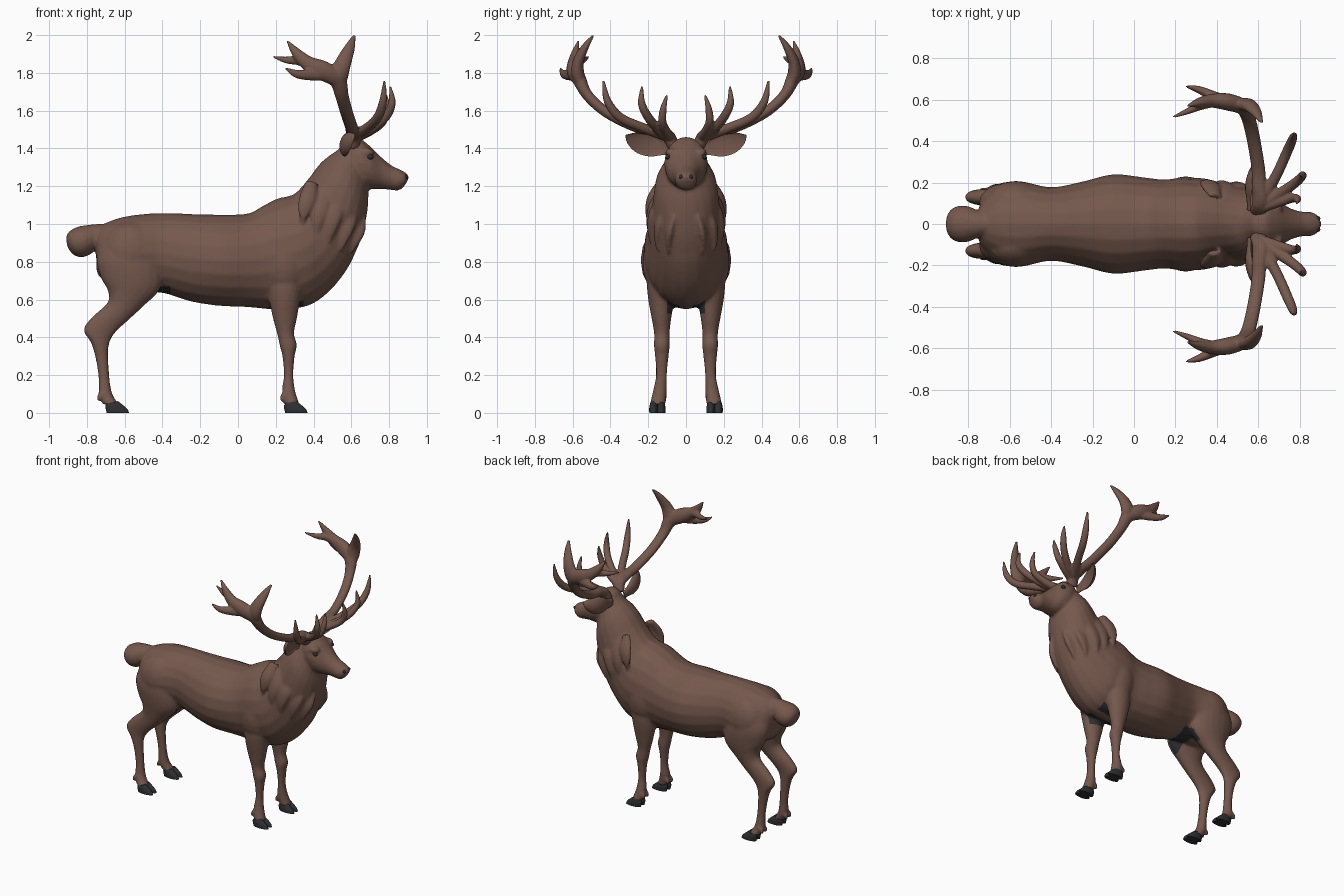
import bpy, bmesh, math
from mathutils import Vector

Y, X = Vector((0, 1, 0)), Vector((1, 0, 0))


def material(name, rgb):
    m = bpy.data.materials.new(name)
    m.diffuse_color = (*rgb, 1)
    return m


FUR = material("brown fur", (0.178, 0.098, 0.073))
DARK = material("dark horn", (0.028, 0.029, 0.032))


def spline(rows, steps=5):
    """Smooth interpolation through rows of numbers."""
    out = []
    for i in range(len(rows) - 1):
        p0, p1 = rows[max(i - 1, 0)], rows[i]
        p2, p3 = rows[i + 1], rows[min(i + 2, len(rows) - 1)]
        for s in range(steps):
            t = s / steps
            out.append([b + 0.5 * t * (c - a + t * (2 * a - 5 * b + 4 * c - d + t * (3 * (b - c) + d - a)))
                        for a, b, c, d in zip(p0, p1, p2, p3)])
    return out + [list(rows[-1])]


def skin(bm, rings, sides=20, cup=1.0):
    """Skin rings given as (centre, half axis u, half axis v), capped at both ends."""
    loops = []
    for c, u, v in rings:
        loop = []
        for k in range(sides):
            a = 2 * math.pi * k / sides
            s = math.sin(a)
            loop.append(bm.verts.new(c + u * math.cos(a) + v * (s * cup if s > 0 else s)))
        loops.append(loop)
    faces = [bm.faces.new((p[k], p[(k + 1) % sides], q[(k + 1) % sides], q[k]))
             for p, q in zip(loops, loops[1:]) for k in range(sides)]
    faces += [bm.faces.new(loops[0]), bm.faces.new(loops[-1])]
    bmesh.ops.recalc_face_normals(bm, faces=faces)


def slab(bm, rows, side=1, steps=5):
    """Rows: two outline points (x, z, x, z) seen from the side, half width, centre y."""
    rings = []
    for x1, z1, x2, z2, w, yc in spline(rows, steps):
        a, b = Vector((x1, 0, z1)), Vector((x2, 0, z2))
        rings.append(((a + b) / 2 + Y * yc * side, (a - b) / 2, Y * max(w, 0.002)))
    skin(bm, rings)


def tube(bm, rows, side=1, ref=Y, flat=1.0, cup=1.0):
    """Rows: x, y, z, radius. The section is thinned along ref by flat."""
    pts = spline(rows)
    cs = [Vector((p[0], p[1] * side, p[2])) for p in pts]
    rings = []
    for i, c in enumerate(cs):
        t = (cs[min(i + 1, len(cs) - 1)] - cs[max(i - 1, 0)]).normalized()
        u = t.cross(ref).normalized()
        v = u.cross(t)
        if v.dot(ref) < 0:
            v = -v
        r = max(pts[i][3], 0.002)
        rings.append((c, u * r, v * r * flat))
    skin(bm, rings, 16, cup)


def ball(bm, centre, size):
    vs = bmesh.ops.create_uvsphere(bm, u_segments=24, v_segments=14, radius=1)["verts"]
    for v in vs:
        v.co = Vector(centre) + Vector(a * b for a, b in zip(v.co, size))


def finish(bm, name, mat, voxel=0, smooth=0):
    me = bpy.data.meshes.new(name)
    bm.to_mesh(me)
    bm.free()
    me.materials.append(mat)
    ob = bpy.data.objects.new(name, me)
    bpy.context.collection.objects.link(ob)
    bpy.context.view_layer.objects.active = ob
    ob.select_set(True)
    if voxel:
        m = ob.modifiers.new("merge", "REMESH")
        m.mode, m.voxel_size = "VOXEL", voxel
        bpy.ops.object.modifier_apply(modifier=m.name)
        m = ob.modifiers.new("soften", "SMOOTH")
        m.factor, m.iterations = 0.5, smooth
        bpy.ops.object.modifier_apply(modifier=m.name)
    bpy.ops.object.shade_smooth_by_angle(angle=math.radians(50))
    ob.select_set(False)
    return ob


# ---- body: torso and neck, head, tail, legs and mane merged into one skin
bm = bmesh.new()
slab(bm, [(-.755, .92, -.75, .81, .04, 0), (-.735, .98, -.74, .73, .11, 0),
          (-.66, 1.022, -.66, .67, .175, 0), (-.55, 1.047, -.55, .64, .205, 0),
          (-.4, 1.058, -.4, .635, .178, 0), (-.25, 1.053, -.25, .59, .205, 0),
          (-.1, 1.05, -.1, .567, .24, 0), (.05, 1.055, .05, .56, .225, 0),
          (.13, 1.095, .16, .55, .215, 0), (.21, 1.135, .27, .55, .225, 0),
          (.29, 1.155, .39, .575, .22, 0), (.34, 1.2, .5, .66, .2, 0),
          (.385, 1.255, .595, .79, .185, 0), (.43, 1.31, .65, .93, .175, 0)])
slab(bm, [(.385, 1.255, .595, .79, .185, 0), (.43, 1.315, .655, .93, .175, 0),
          (.48, 1.36, .685, 1.07, .16, 0), (.53, 1.395, .69, 1.17, .125, 0),
          (.57, 1.44, .68, 1.22, .1, 0)])
slab(bm, [(.53, 1.37, .58, 1.23, .06, 0), (.57, 1.445, .63, 1.19, .1, 0),
          (.63, 1.46, .67, 1.185, .115, 0), (.69, 1.42, .72, 1.185, .105, 0),
          (.75, 1.362, .765, 1.185, .075, 0), (.81, 1.312, .81, 1.18, .06, 0),
          (.86, 1.287, .85, 1.178, .058, 0), (.89, 1.27, .875, 1.195, .045, 0),
          (.905, 1.25, .895, 1.222, .02, 0)])
tube(bm, [(-.7, 0, .965, .04), (-.76, 0, .94, .062), (-.81, 0, .915, .08),
          (-.855, 0, .895, .078), (-.885, 0, .88, .055), (-.9, 0, .873, .01)], flat=1.1)
for s in (1, -1):
    # front leg
    slab(bm, [(.36, .88, .14, .88, .09, .11), (.35, .7, .155, .7, .088, .12),
              (.33, .6, .165, .6, .07, .13), (.312, .5, .185, .5, .052, .13),
              (.297, .42, .207, .42, .041, .128), (.312, .36, .222, .35, .042, .128),
              (.3, .3, .235, .3, .036, .128), (.293, .2, .243, .2, .029, .13),
              (.302, .12, .233, .12, .036, .138), (.325, .045, .245, .045, .042, .15)], s)
    # hind leg
    slab(bm, [(-.44, .95, -.70, .95, .09, .09), (-.40, .78, -.748, .82, .1, .105),
              (-.41, .66, -.728, .72, .085, .115), (-.5, .565, -.69, .65, .065, .12),
              (-.57, .5, -.69, .585, .05, .125), (-.64, .435, -.775, .505, .042, .128),
              (-.675, .385, -.818, .44, .037, .13), (-.687, .33, -.778, .37, .034, .13),
              (-.686, .27, -.752, .28, .03, .13), (-.68, .18, -.738, .18, .029, .132),
              (-.665, .1, -.737, .1, .036, .138), (-.63, .045, -.715, .045, .042, .15)], s)
    # dewclaws
    for x in (.24, -.73):
        for dy in (-.02, .02):
            tube(bm, [(x + .02, .14 + dy, .1, .016), (x - .003, .142 + dy, .085, .015),
                      (x - .012, .143 + dy, .06, .007)], s)
    # haunch, shoulder, brow and cheek
    ball(bm, (-.57, .1 * s, .85), (.15, .108, .16))
    ball(bm, (.25, .115 * s, .8), (.13, .115, .19))
    ball(bm, (.675, .08 * s, 1.378), (.045, .03, .025))
    ball(bm, (.66, .06 * s, 1.28), (.065, .045, .07))
    # mane locks hanging over the shoulder and chest
    for x, y, z, n in ((.34, .195, 1.0, .14), (.41, .19, .93, .16), (.48, .185, .9, .16),
                       (.55, .15, .86, .15), (.6, .09, .84, .13)):
        tube(bm, [(x + .05, y * .7, z + n * 1.6, .03), (x + .03, y * .93, z + n, .046),
                  (x + .01, y * 1.02, z + n * .5, .034), (x, y * 1.03, z, .004)], s, flat=.5)
body = finish(bm, "body", FUR, 0.0095, 4)

# dark skin in the armpits and groin
body.data.materials.append(DARK)
for f in body.data.polygons:
    c, n = f.center, f.normal
    groin = -.47 < c.x < -.36 and abs(c.y) < .13 and c.z < .67 and n.z < -.4
    armpit = .17 < c.x < .35 and .035 < abs(c.y) < .1 and .53 < c.z < .61
    f.material_index = 1 if groin or armpit else 0

# ---- hooves: two toes on each foot
for label, x in (("front", 0), ("hind", -.945)):
    for s, hand in ((1, "left"), (-1, "right")):
        bm = bmesh.new()
        for y in (.131, .172):
            slab(bm, [(.368 + x, 0, .25 + x, 0, .022, y), (.36 + x, .02, .246 + x, .016, .023, y),
                      (.335 + x, .042, .243 + x, .035, .021, y),
                      (.31 + x, .062, .25 + x, .05, .016, y)], s, 3)
        finish(bm, f"{label}_hoof_{hand}", DARK)

for s, hand in ((1, "left"), (-1, "right")):
    # ---- ear: a cupped leaf
    bm = bmesh.new()
    tube(bm, [(.565, .07, 1.39, .03), (.565, .12, 1.4, .036), (.57, .18, 1.412, .056),
              (.585, .24, 1.43, .057), (.605, .29, 1.452, .035), (.62, .318, 1.47, .004)],
         s, ref=X, flat=.6, cup=-.3)
    finish(bm, f"ear_{hand}", FUR)

    # ---- antler: main beam, palm with four points, three forward tines
    bm = bmesh.new()
    tube(bm, [(.6, .065, 1.41, .042), (.612, .1, 1.47, .042), (.605, .17, 1.495, .036),
              (.6, .27, 1.515, .034), (.575, .42, 1.59, .034), (.55, .52, 1.68, .036),
              (.525, .565, 1.765, .046), (.45, .59, 1.812, .052), (.37, .595, 1.85, .04),
              (.31, .585, 1.905, .027), (.26, .57, 1.97, .006)], s, flat=.8)
    tube(bm, [(.535, .545, 1.72, .035), (.535, .572, 1.79, .05), (.56, .57, 1.86, .042),
              (.592, .535, 1.935, .028), (.617, .49, 2.0, .008)], s, flat=.7)
    tube(bm, [(.4, .595, 1.83, .035), (.33, .575, 1.865, .028), (.26, .545, 1.868, .019),
              (.185, .515, 1.885, .006)], s, flat=.8)
    tube(bm, [(.45, .595, 1.79, .03), (.38, .62, 1.79, .03), (.31, .65, 1.795, .022),
              (.25, .665, 1.825, .006)], s, flat=.8)
    tube(bm, [(.61, .1, 1.465, .03), (.685, .23, 1.51, .026), (.74, .35, 1.565, .025),
              (.768, .415, 1.65, .021), (.775, .437, 1.76, .006)], s)
    tube(bm, [(.61, .09, 1.46, .03), (.7, .145, 1.5, .026), (.78, .2, 1.565, .024),
              (.815, .235, 1.64, .02), (.805, .232, 1.73, .006)], s)
    tube(bm, [(.61, .08, 1.455, .03), (.695, .105, 1.49, .025), (.765, .125, 1.54, .022),
              (.79, .12, 1.61, .018), (.785, .1, 1.685, .006)], s)
    finish(bm, f"antler_{hand}", FUR, 0.007, 2)

    # ---- eye and nostril
    bm = bmesh.new()
    ball(bm, (.7, .097 * s, 1.355), (.018, .012, .013))
    finish(bm, f"eye_{hand}", DARK)
    bm = bmesh.new()
    ball(bm, (.888, .026 * s, 1.25), (.012, .012, .011))
    finish(bm, f"nostril_{hand}", DARK)
